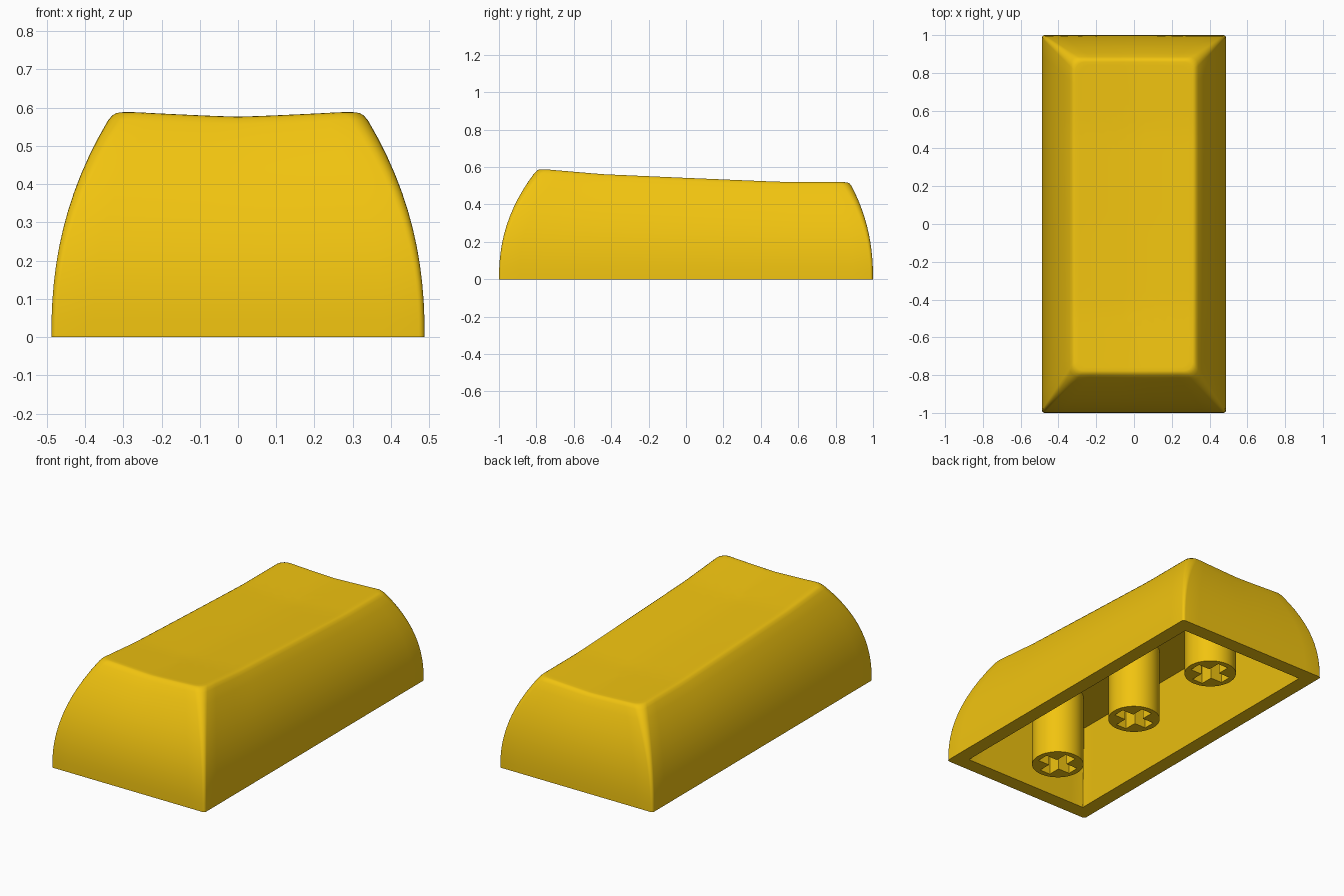
import bpy, bmesh, math

if "Cube" in bpy.data.objects:
    bpy.data.objects.remove(bpy.data.objects["Cube"])

yellow = bpy.data.materials.new("yellow_plastic")
yellow.diffuse_color = (0.88, 0.55, 0.005, 1)
yellow.use_nodes = True
yellow.node_tree.nodes["Principled BSDF"].inputs["Base Color"].default_value = yellow.diffuse_color

# height of the top surface along y
SLOPE = [(-0.80, 0.592), (-0.45, 0.562), (0.0, 0.542), (0.5, 0.521), (0.9, 0.520)]
TOP_X, TOP_Y0, TOP_Y1 = 0.312, -0.777, 0.857


def top_z(x, y):
    y = min(max(y, SLOPE[0][0]), SLOPE[-1][0])
    for (a, za), (b, zb) in zip(SLOPE, SLOPE[1:]):
        if y <= b:
            z = za + (zb - za) * (y - a) / (b - a)
            break
    return z - 0.014 * (1 - min(abs(x) / TOP_X, 1) ** 1.2)


def rounded_rect(hx, y0, y1, r, nx=9, ny=20, nc=5):
    """Counter-clockwise outline with a fixed point count."""
    corners = [(hx - r, y0 + r, -90), (hx - r, y1 - r, 0),
               (-hx + r, y1 - r, 90), (-hx + r, y0 + r, 180)]
    arcs = [[(cx + r * math.cos(math.radians(a + 90 * i / nc)),
              cy + r * math.sin(math.radians(a + 90 * i / nc)))
             for i in range(nc + 1)] for cx, cy, a in corners]
    pts = []
    for k, arc in enumerate(arcs):
        pts += arc
        (ax, ay), (bx, by) = arc[-1], arcs[(k + 1) % 4][0]
        n = ny if k % 2 == 0 else nx
        pts += [(ax + (bx - ax) * i / (n + 1), ay + (by - ay) * i / (n + 1))
                for i in range(1, n + 1)]
    return pts


def outer_ring(t, inset=0.0):
    """Outer wall at fraction t of the local top height."""
    s = t ** 2.25
    hx = 0.488 - 0.16 * s - inset
    y0, y1 = -1 + 0.205 * s + inset, 1 - 0.125 * s - inset
    ring = []
    for x, y in rounded_rect(hx, y0, y1, 0.015 + 0.035 * s):
        tx = x / hx * TOP_X
        ty = TOP_Y0 + (y - y0) / (y1 - y0) * (TOP_Y1 - TOP_Y0)
        ring.append((x, y, t * top_z(tx, ty)))
    return ring


def finish(obj, angle):
    obj.data.materials.clear()
    obj.data.materials.append(yellow)
    bpy.ops.object.select_all(action='DESELECT')
    obj.select_set(True)
    bpy.context.view_layer.objects.active = obj
    bpy.ops.object.shade_smooth_by_angle(angle=math.radians(angle))


def mesh_object(name, bm):
    bmesh.ops.recalc_face_normals(bm, faces=bm.faces)
    me = bpy.data.meshes.new(name)
    bm.to_mesh(me)
    bm.free()
    obj = bpy.data.objects.new(name, me)
    bpy.context.collection.objects.link(obj)
    return obj


# keycap shell: cavity ceiling, rim, curved walls, rounded shoulder, dished top
rings = [[(x, y, 0.42) for x, y in rounded_rect(0.325, -0.81, 0.85, 0.004)],
         [(x, y, 0.0) for x, y in rounded_rect(0.404, -0.915, 0.915, 0.004)]]
rings += [outer_ring(0.965 * i / 12) for i in range(13)]
rings += [outer_ring(0.988, 0.003), outer_ring(0.998, 0.009), outer_ring(1.0, 0.017)]
yc = (TOP_Y0 + TOP_Y1) / 2
edge = rings[-1]
for s in (0.93, 0.8, 0.6, 0.4, 0.2, 0.0):
    ring = []
    for x, y, z in edge:
        px, py = x * s, yc + (y - yc) * (1 - 0.35 * (1 - s))
        ring.append((px, py, top_z(px, py)))
    rings.append(ring)

bm = bmesh.new()
loops = [[bm.verts.new(p) for p in ring] for ring in rings]
n = len(edge)
for lo, hi in zip(loops, loops[1:]):
    for i in range(n):
        j = (i + 1) % n
        bm.faces.new((lo[i], lo[j], hi[j], hi[i]))
bm.faces.new(loops[0])
bmesh.ops.remove_doubles(bm, verts=bm.verts, dist=0.0002)
finish(mesh_object("keycap_shell", bm), 40)


# stems with a cross-shaped socket
def cross_cutter(y):
    a, b = 0.108, 0.034
    outline = [(b, a), (b, b), (a, b), (a, -b), (b, -b), (b, -a),
               (-b, -a), (-b, -b), (-a, -b), (-a, b), (-b, b), (-b, a)]
    bm = bmesh.new()
    face = bm.faces.new([bm.verts.new((px, y + py, -0.05)) for px, py in outline])
    ext = bmesh.ops.extrude_face_region(bm, geom=[face])
    top = [v for v in ext["geom"] if isinstance(v, bmesh.types.BMVert)]
    bmesh.ops.translate(bm, verts=top, vec=(0, 0, 0.29))
    cutter = mesh_object("socket_cutter", bm)
    cutter.hide_render = True
    return cutter


for label, y in (("front", -0.645), ("middle", 0.0), ("back", 0.645)):
    cutter = cross_cutter(y)
    bpy.ops.mesh.primitive_cylinder_add(vertices=48, radius=0.14, depth=0.45,
                                        location=(0, y, 0.225))
    stem = bpy.context.object
    stem.name = label + "_stem"
    cut = stem.modifiers.new("socket", 'BOOLEAN')
    cut.operation, cut.solver, cut.object = 'DIFFERENCE', 'EXACT', cutter
    bpy.ops.object.modifier_apply(modifier=cut.name)
    bpy.data.objects.remove(cutter)
    finish(stem, 30)
